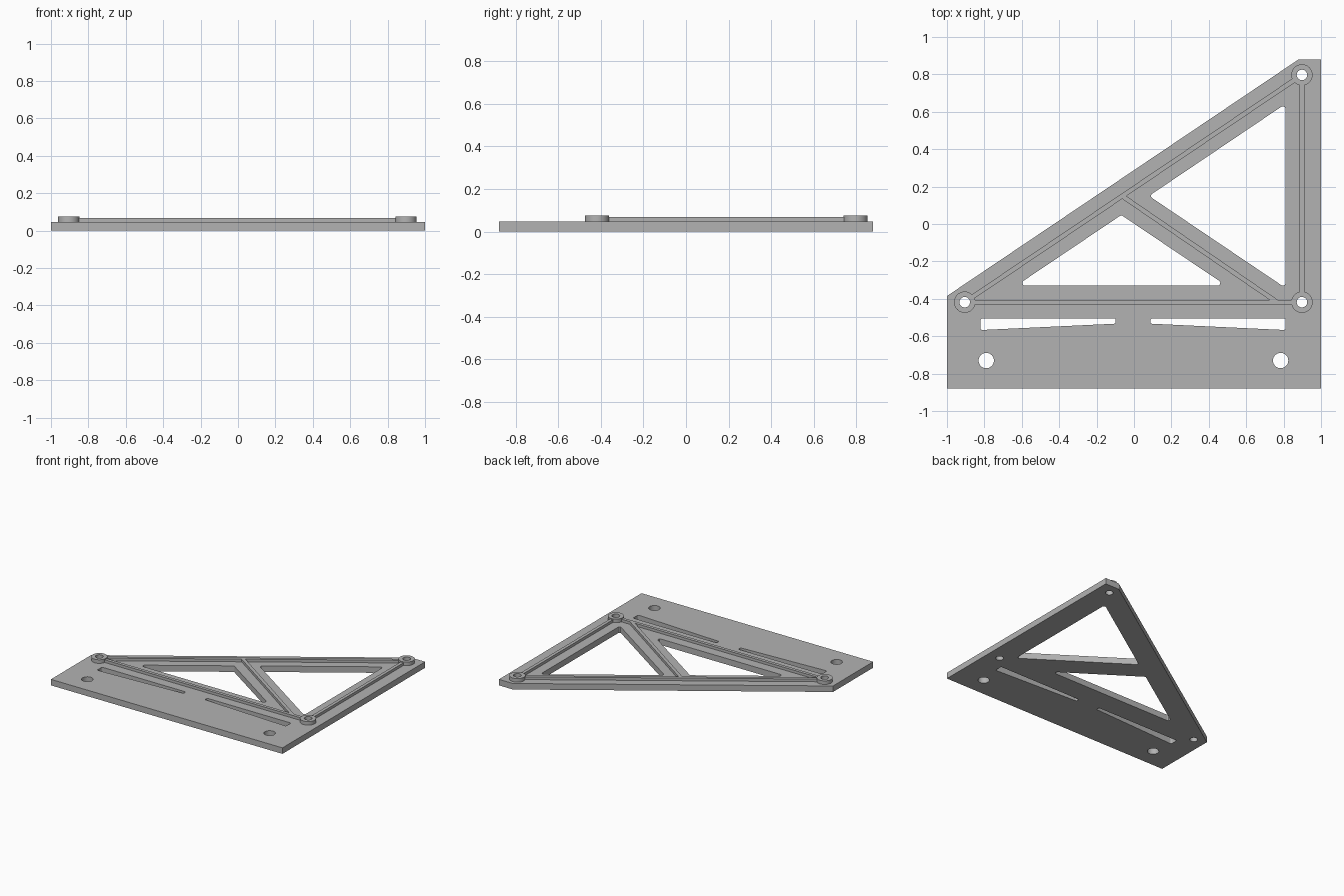
import bpy, bmesh, math
from mathutils import Vector

cube = bpy.data.objects.get("Cube")
if cube:
    bpy.data.objects.remove(cube, do_unlink=True)

grey = bpy.data.materials.new("plain_grey")
grey.use_nodes = True
colour = (0.45, 0.45, 0.45, 1)
grey.diffuse_color = colour
grey.node_tree.nodes["Principled BSDF"].inputs["Base Color"].default_value = colour

PLATE_TOP, RIB_TOP, BOSS_TOP = 0.047, 0.068, 0.075
RIB_WIDTH = 0.025


def circle(centre, radius, count=40):
    return [(centre[0] + radius * math.cos(math.tau * i / count),
             centre[1] + radius * math.sin(math.tau * i / count)) for i in range(count)]


def rounded(corners, radius, steps=5):
    """Polygon outline with a tangent arc at every corner."""
    outline = []
    for i, corner in enumerate(corners):
        p = Vector(corner)
        a = (Vector(corners[i - 1]) - p).normalized()
        b = (Vector(corners[(i + 1) % len(corners)]) - p).normalized()
        half = a.angle(b) / 2
        centre = p + (a + b).normalized() * radius / math.sin(half)
        reach = radius / math.tan(half)
        start, end = p + a * reach - centre, p + b * reach - centre
        for k in range(steps + 1):
            ray = start.lerp(end, k / steps).normalized() * radius
            outline.append(tuple(centre + ray))
    return outline


def extrude_shape(name, loops, bottom, top):
    """Solid from a flat outline; later loops are holes."""
    curve = bpy.data.curves.new(name, 'CURVE')
    curve.dimensions = '2D'
    curve.fill_mode = 'BOTH'
    curve.extrude = (top - bottom) / 2
    for loop in loops:
        spline = curve.splines.new('POLY')
        spline.points.add(len(loop) - 1)
        for point, (x, y) in zip(spline.points, loop):
            point.co = (x, y, 0, 1)
        spline.use_cyclic_u = True
    helper = bpy.data.objects.new(name + "_outline", curve)
    bpy.context.collection.objects.link(helper)
    graph = bpy.context.evaluated_depsgraph_get()
    mesh = bpy.data.meshes.new_from_object(helper.evaluated_get(graph))
    bpy.data.objects.remove(helper, do_unlink=True)

    bm = bmesh.new()
    bm.from_mesh(mesh)
    bmesh.ops.remove_doubles(bm, verts=bm.verts, dist=0.0001)
    bmesh.ops.translate(bm, verts=bm.verts, vec=(0, 0, (top + bottom) / 2))
    bmesh.ops.recalc_face_normals(bm, faces=bm.faces)
    bm.to_mesh(mesh)
    bm.free()
    mesh.materials.clear()
    mesh.materials.append(grey)
    obj = bpy.data.objects.new(name, mesh)
    bpy.context.collection.objects.link(obj)
    bpy.ops.object.select_all(action='DESELECT')
    obj.select_set(True)
    bpy.context.view_layer.objects.active = obj
    bpy.ops.object.shade_smooth_by_angle(angle=math.radians(30))
    return obj


def rib(name, start, end, trim_start, trim_end):
    a, b = Vector(start), Vector(end)
    along = (b - a).normalized()
    side = Vector((-along.y, along.x)) * RIB_WIDTH / 2
    a, b = a + along * trim_start, b - along * trim_end
    outline = [tuple(p) for p in (a - side, b - side, b + side, a + side)]
    extrude_shape(name, [outline], PLATE_TOP, RIB_TOP)


# Boss centres
bosses = {"right_boss": (-0.905, -0.418),
          "left_boss": (0.898, -0.418),
          "back_boss": (0.898, 0.797)}
right, left, back = bosses.values()

# Base plate with windows, tapered slots and screw holes
outer = [(-1, -0.88), (1, -0.88), (1, 0.88), (0.88, 0.88), (-1, -0.385)]
large_window = rounded([(0.81, 0.642), (0.08, 0.15), (0.81, -0.342)], 0.014)
small_window = rounded([(-0.068, 0.048), (-0.63, -0.33), (0.494, -0.33)], 0.014)
holes = [large_window, small_window]
for s in (-1, 1):
    slot = [(0.093, -0.505), (0.816, -0.505), (0.816, -0.567), (0.093, -0.533)]
    holes.append(rounded([(s * x - 0.005, y) for x, y in slot], 0.01))
    holes.append(circle((s * 0.787 - 0.003, -0.73), 0.041))
holes += [circle(centre, 0.028) for centre in bosses.values()]
extrude_shape("base_plate", [outer] + holes, 0, PLATE_TOP)

# Raised ring around each corner hole
for name, centre in bosses.items():
    extrude_shape(name, [circle(centre, 0.057), circle(centre, 0.028)], PLATE_TOP, BOSS_TOP)

# Stiffening ribs between the bosses, and the diagonal brace
rib("front_rib", right, left, 0.05, 0.05)
rib("side_rib", left, back, 0.05, 0.05)
rib("sloping_rib", right, back, 0.05, 0.05)
rib("brace_rib", (-0.055, 0.144), (0.765, -0.418), 0, 0)
